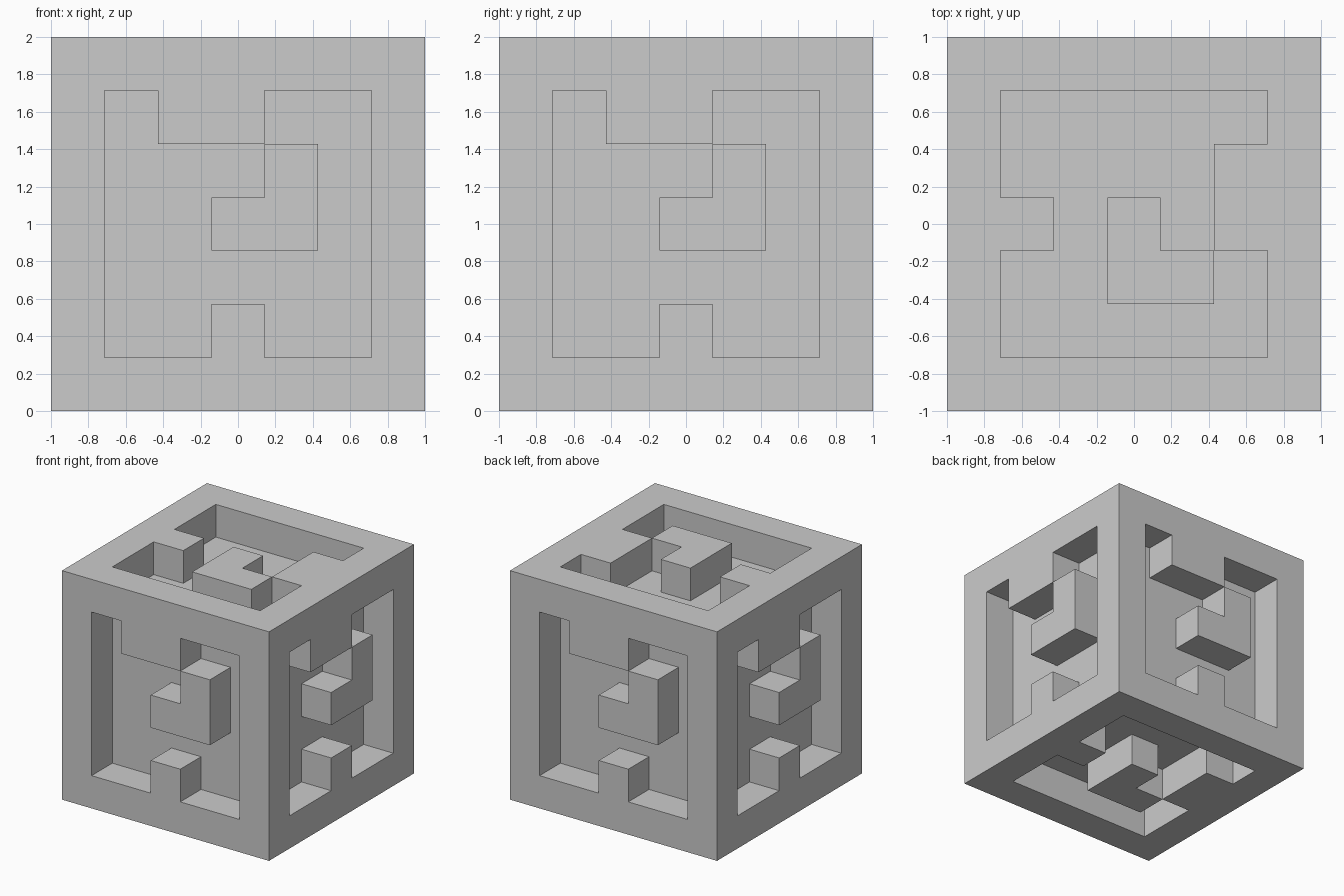
import bpy, bmesh, math
from mathutils import Vector
from itertools import product

if "Cube" in bpy.data.objects:
    bpy.data.objects.remove(bpy.data.objects["Cube"])

N = 7
CELL = 2 / N

# Raised cells ('#') inside each 5x5 one-cell-deep pocket, seen from outside
SIDE = [".##..",
        "...#.",
        "..##.",
        ".....",
        "..#.."]
CAP = [".....",
       "....#",
       "#.#.#",
       "..##.",
       "....."]

# Start from a full block of cells and hollow out the pockets
solid = set(product(range(N), repeat=3))


def carve(pattern, place):
    for r, row in enumerate(pattern):
        for c, mark in enumerate(row):
            if mark == ".":
                solid.discard(place(c + 1, 5 - r))


M = N - 1
carve(SIDE, lambda c, r: (c, 0, r))          # front
carve(SIDE, lambda c, r: (M, c, r))          # right
carve(SIDE, lambda c, r: (M - c, M, r))      # back
carve(SIDE, lambda c, r: (0, M - c, r))      # left
carve(CAP, lambda c, r: (c, r, M))           # top
carve(CAP, lambda c, r: (M - c, r, 0))       # bottom

# Skin only the exposed cell sides
bm = bmesh.new()
verts = {}


def vert(p):
    key = tuple(round(v) for v in p)
    if key not in verts:
        verts[key] = bm.verts.new((key[0] * CELL - 1, key[1] * CELL - 1, key[2] * CELL))
    return verts[key]


for cell in solid:
    for axis, step in product(range(3), (-1, 1)):
        near = list(cell)
        near[axis] += step
        if tuple(near) in solid:
            continue
        u, v, base = Vector((0, 0, 0)), Vector((0, 0, 0)), Vector(cell)
        u[(axis + 1) % 3] = 1
        v[(axis + 2) % 3] = 1
        if step > 0:
            base[axis] += 1
        else:
            u, v = v, u
        bm.faces.new([vert(p) for p in (base, base + u, base + u + v, base + v)])

# Merge flat neighbours into clean panels
bmesh.ops.dissolve_limit(bm, angle_limit=math.radians(1),
                         verts=bm.verts[:], edges=bm.edges[:])

mesh = bpy.data.meshes.new("carved_cube")
bm.to_mesh(mesh)
bm.free()
bpy.context.collection.objects.link(bpy.data.objects.new("carved_cube", mesh))
